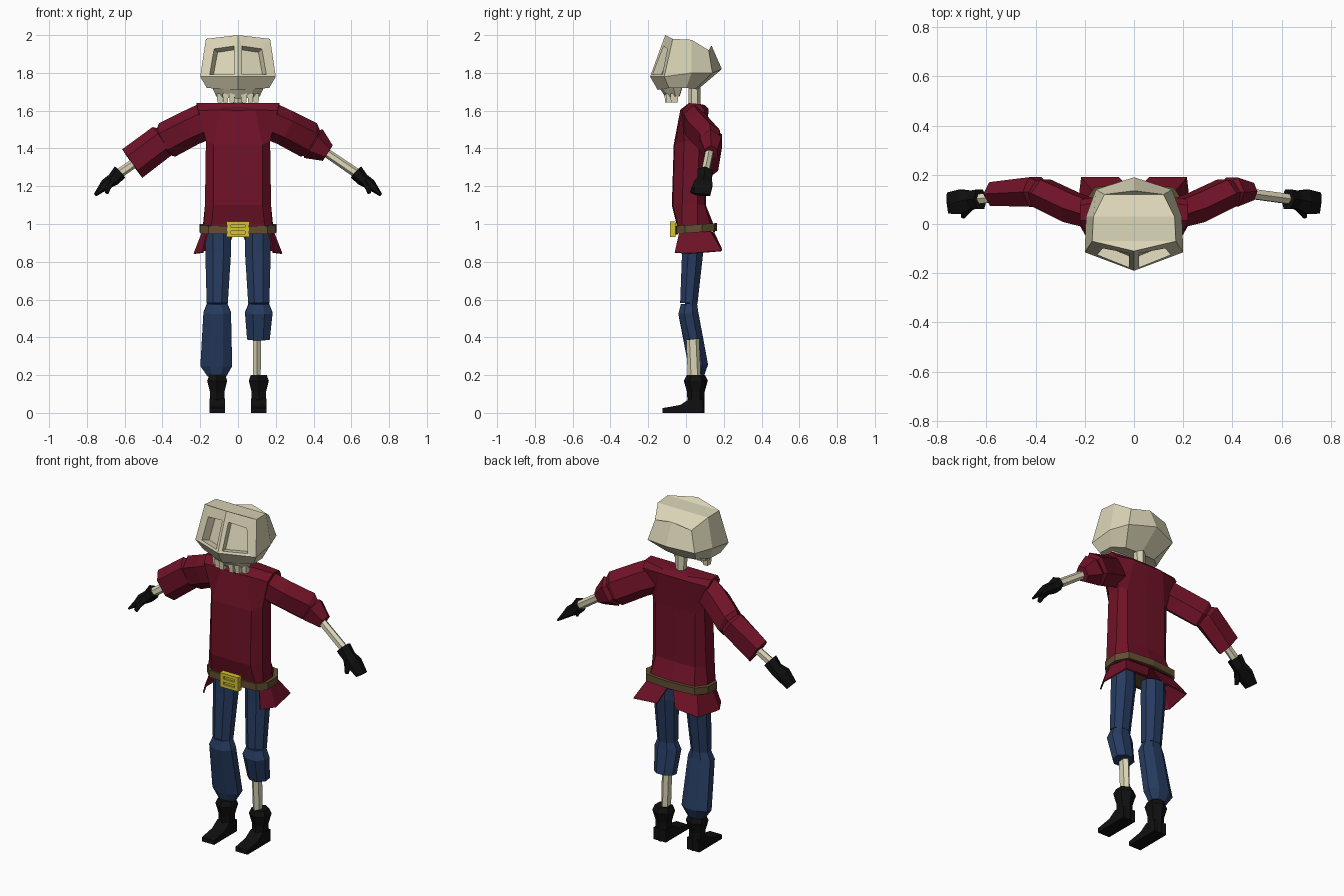
import bpy, bmesh, math
from mathutils import Vector

if "Cube" in bpy.data.objects:
    bpy.data.objects.remove(bpy.data.objects["Cube"])


def colour(name, rgb):
    m = bpy.data.materials.new(name)
    m.diffuse_color = (*rgb, 1)
    m.use_nodes = True
    m.node_tree.nodes["Principled BSDF"].inputs["Base Color"].default_value = m.diffuse_color
    return m


BONE = colour("bone", (0.70, 0.66, 0.47))
RED = colour("dark_red_cloth", (0.16, 0.006, 0.02))
BLUE = colour("blue_cloth", (0.02, 0.045, 0.12))
BLACK = colour("black_leather", (0.005, 0.005, 0.005))
BROWN = colour("brown_leather", (0.12, 0.075, 0.03))
GOLD = colour("yellow_metal", (0.66, 0.55, 0.035))


def finish(name, bm, mat):
    bmesh.ops.recalc_face_normals(bm, faces=bm.faces)
    me = bpy.data.meshes.new(name)
    bm.to_mesh(me)
    bm.free()
    me.materials.append(mat)
    ob = bpy.data.objects.new(name, me)
    bpy.context.collection.objects.link(ob)
    return ob


def bridge(bm, rings):
    n = len(rings[0])
    for a, b in zip(rings, rings[1:]):
        for i in range(n):
            j = (i + 1) % n
            bm.faces.new((a[i], a[j], b[j], b[i]))


def half_loft(halves, caps=True):
    """Stack rings given as right halves (front centre to back centre), mirrored in x."""
    bm = bmesh.new()
    rings = []
    for h in halves:
        pts = h + [(-x, y, z) for x, y, z in h[-2:0:-1]]
        rings.append([bm.verts.new(p) for p in pts])
    bridge(bm, rings)
    if caps:
        for r in (rings[0], rings[-1]):
            n = len(r)
            for i in range(n // 2):
                quad = [r[i], r[i + 1], r[-i - 1], r[-i % n]]
                bm.faces.new(list(dict.fromkeys(quad)))
    return bm


def tube(name, mat, stations, sides=8, hint=(1, 0, 0)):
    """Faceted limb: stations are (centre, half width along hint, half depth)."""
    bm = bmesh.new()
    d = (Vector(stations[-1][0]) - Vector(stations[0][0])).normalized()
    a = Vector(hint)
    a = (a - d * a.dot(d)).normalized()
    b = d.cross(a)
    k = 1 / math.cos(math.pi / sides)
    rings = []
    for c, ra, rb in stations:
        ring = []
        for i in range(sides):
            t = 2 * math.pi * (i + 0.5) / sides
            ring.append(bm.verts.new(Vector(c) + a * ra * k * math.cos(t) + b * rb * k * math.sin(t)))
        rings.append(ring)
    bridge(bm, rings)
    bm.faces.new(rings[0])
    bm.faces.new(rings[-1])
    return finish(name, bm, mat)


def box(name, mat, centre, size, taper=1.0):
    """Block whose bottom is scaled by taper."""
    bm = bmesh.new()
    bmesh.ops.create_cube(bm, size=1)
    for v in bm.verts:
        s = taper if v.co.z < 0 else 1
        v.co = Vector(centre) + Vector((v.co.x * size[0] * s, v.co.y * size[1] * s, v.co.z * size[2]))
    return finish(name, bm, mat)


# Skull with sunken eye sockets
bm = half_loft([
    [(0, -.15, 1.71), (.165, -.09, 1.72), (.16, .0, 1.72), (.10, .05, 1.715), (0, .06, 1.71)],
    [(0, -.19, 1.78), (.20, -.115, 1.78), (.195, .03, 1.80), (.155, .14, 1.80), (0, .19, 1.82)],
    [(0, -.11, 2.0), (.17, -.07, 1.98), (.165, .03, 1.975), (.12, .12, 1.92), (0, .135, 1.945)],
])
bmesh.ops.recalc_face_normals(bm, faces=bm.faces)
eyes = [f for f in bm.faces if f.calc_center_median().y < -.1
        and 1.83 < f.calc_center_median().z < 1.95]
bmesh.ops.inset_individual(bm, faces=eyes, thickness=.05)
for v in {v for f in eyes for v in f.verts}:
    v.co += Vector((-.012 if v.co.x > 0 else .012, -.008, -.02))
bmesh.ops.inset_individual(bm, faces=eyes, thickness=.008, depth=-.045)
finish("skull", bm, BONE)

# Upper jaw and teeth
finish("upper_jaw", half_loft([
    [(0, -.105, 1.665), (.07, -.09, 1.668), (.115, -.055, 1.675), (.10, -.035, 1.675), (0, -.035, 1.67)],
    [(0, -.14, 1.72), (.08, -.125, 1.72), (.14, -.07, 1.73), (.13, -.02, 1.73), (0, -.02, 1.72)],
]), BONE)
for s in (-1, 1):
    for i, (x, y) in enumerate(((.032, -.093), (.066, -.085), (.096, -.062))):
        box(f"tooth_{i}_{'r' if s > 0 else 'l'}", BONE, (s * x, y, 1.667), (.031, .042, .048), .85)

tube("neck", BONE, [((0, .045, 1.58), .026, .028), ((0, .045, 1.74), .03, .028)], 6)

# Shirt body
finish("shirt", half_loft([
    [(0, -.045, .945), (.15, -.04, .95), (.19, .0, .955), (.19, .08, .955), (.15, .14, .96), (0, .155, .955)],
    [(0, -.05, 1.0), (.14, -.045, 1.0), (.18, -.02, 1.0), (.185, .06, 1.0), (.145, .13, 1.0), (0, .145, 1.0)],
    [(0, -.075, 1.1), (.13, -.07, 1.1), (.175, -.02, 1.1), (.175, .06, 1.1), (.13, .10, 1.1), (0, .105, 1.1)],
    [(0, -.065, 1.42), (.13, -.06, 1.42), (.17, -.01, 1.44), (.17, .07, 1.44), (.13, .10, 1.42), (0, .105, 1.42)],
    [(0, -.03, 1.60), (.09, -.03, 1.605), (.21, -.02, 1.60), (.215, .10, 1.60), (.10, .12, 1.61), (0, .12, 1.61)],
    [(0, .01, 1.62), (.08, .0, 1.62), (.22, .015, 1.64), (.22, .075, 1.635), (.08, .10, 1.63), (0, .10, 1.63)],
]), RED)

# Split shirt tails
for s in (-1, 1):
    bm = bmesh.new()
    top = [(.165, -.035, .96), (.19, .03, .96), (.165, .13, .96), (.02, .15, .955)]
    low = [(.19, -.06, .85), (.235, .02, .845), (.215, .19, .86), (.06, .19, .87)]
    a, b = ([bm.verts.new((s * x, y, z)) for x, y, z in row] for row in (top, low))
    for i in range(3):
        bm.faces.new((a[i], a[i + 1], b[i + 1], b[i]))
    ob = finish("shirt_tail_" + ("r" if s > 0 else "l"), bm, RED)
    ob.modifiers.new("cloth", 'SOLIDIFY').thickness = .008

# Belt and buckle
rim = [(0, -.06), (.155, -.05), (.20, -.005), (.205, .085), (.16, .15), (0, .165)]
belt = [[(x, y, z + (y + .05) * .07) for x, y in rim] for z in (.948, .99)]
finish("belt", half_loft(belt), BROWN)
buckle = [box("buckle_plate", GOLD, (0, -.06, .972), (.10, .03, .06))]
for i, z in enumerate((-.033, .0, .033)):
    buckle.append(box(f"buckle_bar_{i}", GOLD, (0, -.07, .972 + z), (.12, .03, .018)))
for s in (-1, 1):
    buckle.append(box(f"buckle_side_{s + 1}", GOLD, (s * .048, -.07, .972), (.022, .03, .08)))

# Legs: the right trouser leg is torn short and shows bone
for s, tag in ((-1, "l"), (1, "r")):
    tube("thigh_" + tag, BLUE, [
        ((s * .105, .035, .95), .066, .055), ((s * .105, .035, .85), .068, .056),
        ((s * .11, .015, .58), .056, .046)])
    knee = [((s * .11, .015, .58), .053, .043), ((s * .11, .012, .53), .073, .053)]
    if s < 0:
        shin = knee + [((-.115, .065, .25), .084, .052), ((-.112, .062, .195), .05, .035)]
    else:
        shin = knee + [((.108, .04, .39), .06, .05)]
        tube("shin_bone", BONE, [((.10, .033, .45), .022, .03), ((.10, .045, .17), .02, .03)], 6)
    tube("trouser_shin_" + tag, BLUE, shin)
    tube("boot_shaft_" + tag, BLACK, [
        ((s * .11, .052, .20), .042, .042), ((s * .11, .052, .17), .053, .055),
        ((s * .11, .052, .11), .038, .04), ((s * .11, .053, 0), .038, .038)], 6)
    # Wedge foot from a side profile
    bm = bmesh.new()
    side = [(-.125, 0), (-.125, .025), (-.03, .042), (.02, .075), (.09, .07), (.09, 0)]
    rows = [[bm.verts.new((s * .11 + w, y, z)) for y, z in side] for w in (-.04, .04)]
    bridge(bm, rows)
    for r in rows:
        bm.faces.new(r)
    finish("boot_foot_" + tag, bm, BLACK)

# Arms: the right sleeve is torn short and shows bone
Y = (0, 1, 0)
for s, tag in ((-1, "l"), (1, "r")):
    tube("upper_sleeve_" + tag, RED, [
        ((s * .17, .04, 1.545), .055, .085), ((s * .25, .065, 1.51), .06, .083),
        ((s * .375, .125, 1.445), .058, .085), ((s * .405, .13, 1.43), .045, .06)], 6, Y)
    if s < 0:
        low = [((-.375, .13, 1.45), .042, .055), ((-.40, .13, 1.44), .06, .078),
               ((-.56, .122, 1.32), .048, .08)]
    else:
        low = [((.375, .13, 1.44), .042, .055), ((.40, .13, 1.425), .058, .078),
               ((.475, .132, 1.375), .035, .042)]
    tube("lower_sleeve_" + tag, RED, low, 6, Y)
    tube("forearm_bone_" + tag, BONE, [
        ((s * .42, .13, 1.41), .02, .02), ((s * .64, .10, 1.26), .02, .022)], 6, Y)
    tube("glove_" + tag, BLACK, [
        ((s * .625, .10, 1.275), .04, .035), ((s * .66, .098, 1.235), .037, .03),
        ((s * .70, .09, 1.21), .05, .026), ((s * .755, .085, 1.155), .043, .008)], 6, Y)
    tube("glove_thumb_" + tag, BLACK, [
        ((s * .67, .07, 1.225), .018, .018), ((s * .69, .045, 1.19), .014, .014),
        ((s * .695, .03, 1.165), .009, .009)], 6)
